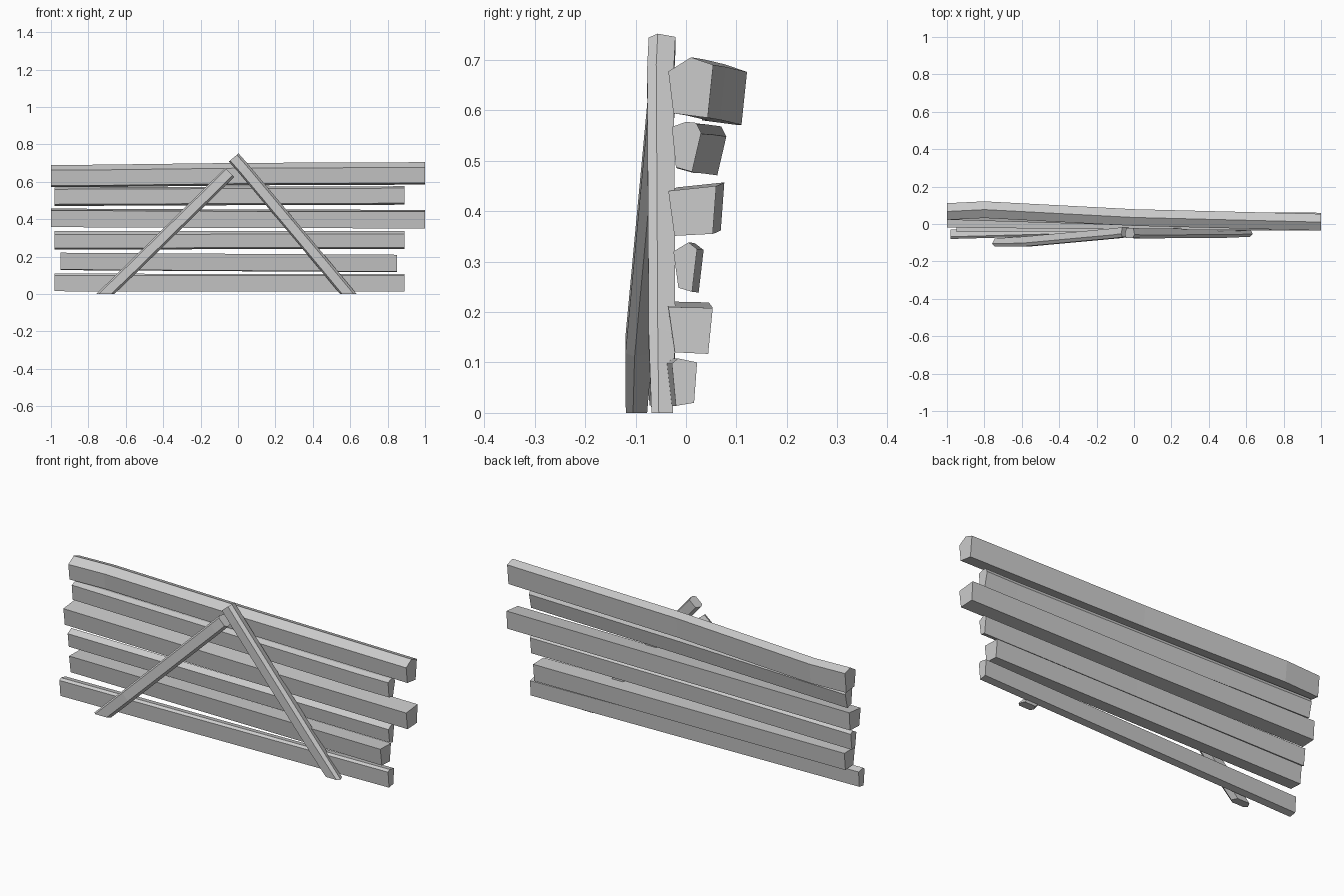
import bpy, bmesh
from mathutils import Vector

if "Cube" in bpy.data.objects:
    bpy.data.objects.remove(bpy.data.objects["Cube"])


def loft(name, rings):
    """Skin a list of equal-length rings and cap both ends."""
    bm = bmesh.new()
    vs = [[bm.verts.new(p) for p in r] for r in rings]
    n = len(vs[0])
    for a, b in zip(vs, vs[1:]):
        for i in range(n):
            j = (i + 1) % n
            bm.faces.new((a[i], a[j], b[j], b[i]))
    bm.faces.new(vs[0])
    bm.faces.new(vs[-1])
    bmesh.ops.recalc_face_normals(bm, faces=bm.faces)
    me = bpy.data.meshes.new(name)
    bm.to_mesh(me)
    bm.free()
    ob = bpy.data.objects.new(name, me)
    bpy.context.collection.objects.link(ob)
    return ob


# Rails: (y, z) outline of the right end, then stations (x, y shift, z shift)
rails = [
    ([(-.028, .098), (-.016, .108), (.022, .1), (.016, .02), (-.02, .014)],
     [(.89, 0, 0), (0, -.025, 0), (-.98, -.052, .001)]),
    ([(-.035, .21), (.053, .208), (.044, .117), (-.022, .12)],
     [(.85, 0, 0), (0, -.003, .005), (-.95, -.008, .011)]),
    ([(-.025, .32), (.005, .338), (.022, .325), (.012, .24), (-.015, .248)],
     [(.89, 0, 0), (0, .004, 0), (-.98, .013, -.002)]),
    ([(-.035, .44), (.06, .45), (.053, .355), (-.023, .351)],
     [(1, 0, 0), (0, .006, .002), (-1, .016, .007)]),
    ([(-.028, .567), (0, .577), (.02, .575), (.03, .555), (.012, .478), (-.02, .487)],
     [(.89, 0, 0), (.71, .002, -.002), (0, .02, -.003), (-.98, .05, -.007)]),
    ([(-.035, .677), (.01, .705), (.054, .69), (.043, .585), (-.025, .594)],
     [(1, 0, 0), (0, .025, -.004), (-.8, .067, -.014), (-1, .057, -.014)]),
]
for k, (outline, stations) in enumerate(rails, 1):
    loft(f"rail_{k}", [[(x, y + dy, z + dz) for y, z in outline]
                       for x, dy, dz in stations])

# Diagonal braces: hexagonal bars, cut flat at the ground
HEX = [(-.034, -.01), (-.022, -.028), (.025, -.028), (.034, -.01),
       (.024, .025), (-.024, .025)]


def brace(name, path):
    path = [Vector(p) for p in path]
    d = (path[-1] - path[0])
    d.y = 0
    d.normalize()
    side = Vector((-d.z, 0, d.x))
    rings = []
    for i, c in enumerate(path):
        s = .8 if i == 0 else 1
        ring = [c + side * u + Vector((0, v * s, 0)) for u, v in HEX]
        if i == 0:
            ring = [p - d * (p.z / d.z) for p in ring]
        rings.append(ring)
    return loft(name, rings)


brace("right_brace", [(.59, -.046, 0), (.47, -.046, .145),
                      (.03, -.049, .67), (-.023, -.046, .73)])
brace("left_brace", [(-.71, -.097, 0), (-.57, -.092, .135),
                     (-.09, -.048, .605), (-.045, -.042, .65)])
